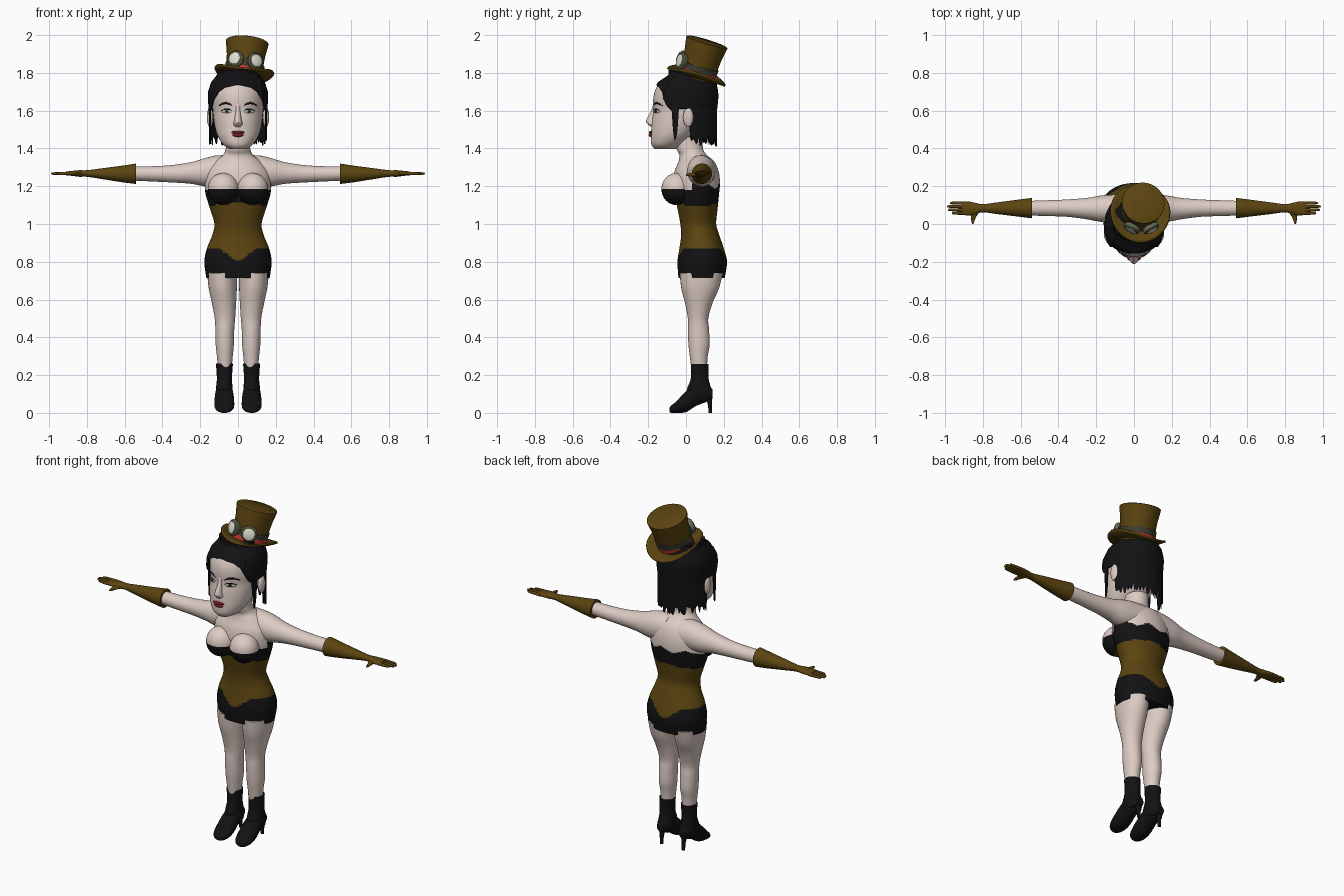
import bpy, bmesh, math, random
from mathutils import Matrix, Vector
from mathutils.bvhtree import BVHTree

random.seed(4)
if "Cube" in bpy.data.objects:
    bpy.data.objects.remove(bpy.data.objects["Cube"])


def material(name, r, g, b):
    m = bpy.data.materials.new(name)
    m.use_nodes = True
    m.diffuse_color = (r, g, b, 1)
    bsdf = m.node_tree.nodes["Principled BSDF"]
    bsdf.inputs["Base Color"].default_value = (r, g, b, 1)
    bsdf.inputs["Roughness"].default_value = 0.8
    return m


SKIN = material("skin", 0.72, 0.60, 0.55)
BROWN = material("brown leather", 0.105, 0.058, 0.005)
BLACK = material("black cloth", 0.006, 0.006, 0.007)
RED = material("red ribbon", 0.6, 0.04, 0.03)
LIP = material("dark red lips", 0.22, 0.015, 0.025)
BRASS = material("old brass", 0.13, 0.15, 0.08)
STRAP = material("grey strap", 0.05, 0.05, 0.035)
WHITE = material("cream white", 0.75, 0.74, 0.66)
IRIS = material("grey iris", 0.07, 0.09, 0.09)


def finish(name, bm, mats, mirror=False, rule=None, thick=0, angle=50, matrix=None):
    """Turn a bmesh into a shaded object, optionally mirrored in x."""
    bmesh.ops.recalc_face_normals(bm, faces=bm.faces)
    if rule:
        for f in bm.faces:
            f.material_index = rule(f.calc_center_median())
    if matrix:
        bm.transform(matrix)
    me = bpy.data.meshes.new(name)
    bm.to_mesh(me)
    bm.free()
    ob = bpy.data.objects.new(name, me)
    bpy.context.collection.objects.link(ob)
    for m in mats:
        me.materials.append(m)
    bpy.ops.object.select_all(action='DESELECT')
    ob.select_set(True)
    bpy.context.view_layer.objects.active = ob
    bpy.ops.object.shade_smooth_by_angle(angle=math.radians(angle))
    if thick:
        ob.modifiers.new("thickness", 'SOLIDIFY').thickness = thick
    if mirror:
        ob.modifiers.new("mirror", 'MIRROR')
    return ob


def curve_at(keys, i, t):
    """Smooth interpolation between key i and i + 1."""
    p = [keys[min(max(i + k, 0), len(keys) - 1)] for k in (-1, 0, 1, 2)]
    return [b + 0.5 * t * (c - a + t * (2*a - 5*b + 4*c - d + t * (3*(b - c) + d - a)))
            for a, b, c, d in zip(*p)]


def loft(name, axis, keys, mats, n=32, steps=4, **kw):
    """Skin ellipses along an axis; each key is position, min, max, min, max."""
    rows = [curve_at(keys, i, s / steps) for i in range(len(keys) - 1) for s in range(steps)]
    rows.append(keys[-1])
    others = [i for i in range(3) if i != axis]
    bm = bmesh.new()
    rings = []
    for pos, a0, a1, b0, b1 in rows:
        ring = []
        for k in range(n):
            w = math.tau * k / n
            co = Vector((pos, pos, pos))
            co[others[0]] = (a0 + a1 + (a1 - a0) * math.cos(w)) / 2
            co[others[1]] = (b0 + b1 + (b1 - b0) * math.sin(w)) / 2
            ring.append(bm.verts.new(co))
        rings.append(ring)
    for r, s in zip(rings, rings[1:]):
        for k in range(n):
            bm.faces.new((r[k], r[(k+1) % n], s[(k+1) % n], s[k]))
    bm.faces.new(rings[0])
    bm.faces.new(rings[-1])
    return finish(name, bm, mats, **kw)


def ball(name, loc, size, mats, **kw):
    bm = bmesh.new()
    mat = Matrix.Translation(loc) @ Matrix.Diagonal((*size, 1))
    bmesh.ops.create_uvsphere(bm, u_segments=32, v_segments=24, radius=1, matrix=mat)
    return finish(name, bm, mats, **kw)


# Torso with shorts, corset and bust band
def outfit(c):
    if c.z < 0.80 + 0.07 * min(1, abs(c.x) / 0.1):
        return 2
    if c.z < 1.115 - 0.12 * abs(c.x):
        return 1
    top = 1.18 if c.y < 0.03 else 1.2 + 0.012 * math.sin(c.x * 45)
    return 2 if c.z < top else 0


OUTFIT = [SKIN, BROWN, BLACK]
torso = [(0.715, 0.168, -.04, .205), (0.80, .178, -.045, .217), (0.87, .165, -.035, .20),
         (0.94, .137, -.026, .177), (1.0, .125, -.03, .16), (1.08, .148, -.045, .167),
         (1.16, .172, -.06, .175), (1.22, .175, -.07, .18), (1.28, .165, -.06, .172),
         (1.33, .125, -.04, .15), (1.365, .08, -.035, .11), (1.40, .065, -.05, .09),
         (1.46, .063, -.05, .09)]
loft("torso", 2, [(z, -w, w, a, b) for z, w, a, b in torso], OUTFIT, n=64, steps=10, rule=outfit)
ball("bust", (0.078, -.05, 1.185), (.082, .08, .085), OUTFIT, mirror=True, rule=outfit)

# Arms, gloves and fingers
loft("arm", 0, [(.04, 0, .16, 1.2, 1.365), (.12, .005, .155, 1.195, 1.362),
                (.18, .012, .15, 1.2, 1.347), (.25, .025, .138, 1.213, 1.327),
                (.35, .038, .13, 1.22, 1.312), (.45, .042, .126, 1.225, 1.306),
                (.56, .045, .122, 1.23, 1.305)], [SKIN], mirror=True)
loft("glove", 0, [(.54, .03, .138, 1.212, 1.32), (.62, .04, .128, 1.222, 1.308),
                  (.72, .052, .115, 1.238, 1.295), (.80, .062, .105, 1.25, 1.285),
                  (.84, .05, .112, 1.25, 1.285), (.88, .045, .12, 1.255, 1.281),
                  (.91, .05, .118, 1.258, 1.278)], [BROWN], mirror=True)
for i, tip in enumerate((.965, .985, .99, .975)):
    y = .057 + .018 * i
    loft(f"finger_{i + 1}", 0, [(x, y - r, y + r, 1.267 - r, 1.267 + r) for x, r in
                                ((.89, .009), (tip - .03, .008), (tip - .006, .006), (tip, .002))],
         [BROWN], n=10, steps=2, mirror=True)
loft("thumb", 1, [(.075, .81, .86, 1.252, 1.278), (.04, .835, .863, 1.252, 1.272),
                  (.012, .846, .861, 1.253, 1.268), (0, .85, .857, 1.257, 1.263)],
     [BROWN], n=12, mirror=True)

# Legs
loft("leg", 2, [(.22, .035, .105, .03, .11), (.30, .028, .112, .02, .115),
                (.36, .022, .118, .013, .125), (.44, .02, .12, .01, .122),
                (.50, .015, .123, .01, .118), (.58, .01, .138, -.005, .14),
                (.66, .006, .155, -.025, .175), (.74, .003, .163, -.033, .195)],
     [SKIN], mirror=True)

# Heeled boots
loft("boot_shaft", 2, [(.26, .027, .117, .027, .118), (.18, .032, .112, .025, .12),
                       (.12, .028, .117, .005, .135), (.07, .035, .11, .03, .135)],
     [BLACK], mirror=True)
loft("boot_foot", 1, [(.14, .05, .095, .075, .125), (.10, .03, .115, .055, .16),
                      (.05, .024, .121, .035, .15), (0, .02, .125, .004, .115),
                      (-.05, .022, .123, 0, .062), (-.08, .04, .105, 0, .038),
                      (-.088, .06, .085, .008, .025)], [BLACK], mirror=True)
loft("boot_heel", 2, [(.1, .05, .095, .095, .14), (.05, .06, .085, .114, .137),
                      (0, .063, .082, .12, .137)], [BLACK], n=12, mirror=True)

# Head
head = [(1.397, .045, -.165, -.05), (1.42, .078, -.183, -.02), (1.46, .105, -.186, .03),
        (1.50, .119, -.184, .07), (1.55, .128, -.18, .11), (1.60, .133, -.172, .14),
        (1.65, .138, -.174, .15), (1.70, .138, -.166, .15), (1.75, .122, -.138, .14),
        (1.79, .09, -.08, .11)]
skull = loft("head", 2, [(z, -w, w, a, b) for z, w, a, b in head], [SKIN], n=48)
ball("ear", (.148, .012, 1.565), (.017, .027, .052), [SKIN], mirror=True)
loft("nose", 2, [(1.515, -.018, .018, -.188, -.15), (1.53, -.025, .025, -.204, -.15),
                 (1.548, -.02, .02, -.211, -.15), (1.60, -.012, .012, -.184, -.15),
                 (1.64, -.015, .015, -.173, -.15)], [SKIN], n=20)
ball("upper_lip", (0, -.184, 1.485), (.036, .013, .008), [LIP])
ball("lower_lip", (0, -.184, 1.471), (.029, .014, .01), [LIP])

# Eyes and brows, thin patches laid on the face
tree = BVHTree.FromPolygons([v.co for v in skull.data.vertices],
                            [p.vertices for p in skull.data.polygons])


def patch(name, x, z, rx, rz, lift, mat, bow=0.0, n=24):
    bm = bmesh.new()
    rows = []
    for i in range(n + 1):
        u = math.cos(math.pi * i / n)
        half = rz * math.sin(math.pi * i / n) + .0004
        row = []
        for s in (-1, 0, 1):
            zz = z + bow * (1 - u * u) + s * half
            hit = tree.ray_cast(Vector((x + rx * u, -1, zz)), Vector((0, 1, 0)))[0]
            row.append(bm.verts.new(hit - Vector((0, lift, 0))))
        rows.append(row)
    for r, s in zip(rows, rows[1:]):
        for k in range(2):
            bm.faces.new((r[k], r[k+1], s[k+1], s[k]))
    finish(name, bm, [mat], mirror=True, thick=.001)


patch("eye_white", .06, 1.597, .027, .010, .003, WHITE)
patch("iris", .059, 1.598, .0095, .0095, .005, IRIS)
patch("pupil", .059, 1.598, .004, .004, .007, BLACK)
patch("eyelash", .06, 1.599, .029, .0025, .006, BLACK, bow=.010)
patch("eyebrow", .066, 1.626, .035, .005, .004, BLACK, bow=.014)


# Hair: a cap whose ragged lower edge changes with the angle from the face
def hair_edge(deg):
    marks = [(0, 1.74), (30, 1.725), (45, 1.70), (62, 1.62), (70, 1.60), (73, 1.46),
             (79, 1.44), (82, 1.61), (98, 1.61), (102, 1.46), (180, 1.45)]
    for (a, za), (b, zb) in zip(marks, marks[1:]):
        if deg <= b:
            return za + (zb - za) * (deg - a) / (b - a)
    return marks[-1][1]


def head_ring(z):
    z = min(max(z, 1.62), 1.79)
    for p, q in zip(head, head[1:]):
        if z <= q[0]:
            t = (z - p[0]) / (q[0] - p[0])
            return [a + (b - a) * t for a, b in zip(p, q)]
    return head[-1]


bm = bmesh.new()
columns = []
for k in range(144):
    deg = abs(k * 2.5 - 180)
    low = hair_edge(deg)
    if low < 1.5:
        low += random.uniform(-.045, .015)
    column = []
    for j in range(17):
        z = 1.815 + (low - 1.815) * j / 16
        _, w, front, back = head_ring(z)
        a = math.radians(k * 2.5 - 180)
        grow = .021 if deg > 50 else .012
        column.append(bm.verts.new(((w + grow) * math.sin(a),
                      (front + back) / 2 - ((back - front) / 2 + grow) * math.cos(a), z)))
    columns.append(column)
for k in range(144):
    r, s = columns[k], columns[(k+1) % 144]
    for j in range(16):
        bm.faces.new((r[j], s[j], s[j+1], r[j+1]))
bm.faces.new([c[0] for c in columns])
finish("hair", bm, [BLACK], thick=.005)

# Tilted top hat
HAT = (Matrix.Translation((.03, .055, 1.78)) @ Matrix.Rotation(math.radians(6), 4, 'Y')
       @ Matrix.Rotation(math.radians(-17), 4, 'X'))


def hat_part(name, profile, mat, n=48):
    loft(name, 2, [(z, -r, r, -r, r) for r, z in profile], [mat], n=n, steps=1,
         matrix=HAT, angle=35)


hat_part("hat_crown", [(.095, -.01), (.096, .05), (.102, .12), (.113, .185), (.113, .192), (.108, .195)], BROWN)
hat_part("hat_ribbon", [(.098, .004), (.099, .034)], RED)
hat_part("goggle_strap", [(.101, .034), (.104, .064)], STRAP)

# Brim, curled up at the sides
bm = bmesh.new()
rows = []
for j in range(6):
    t = j / 5
    r = .085 + .075 * t
    rows.append([bm.verts.new((r * math.sin(a), -r * math.cos(a),
                               .034 * t * t * math.sin(a) ** 2 - .006 * t * math.cos(a) ** 2))
                 for a in (math.tau * k / 48 for k in range(48))])
for r, s in zip(rows, rows[1:]):
    for k in range(48):
        bm.faces.new((r[k], r[(k+1) % 48], s[(k+1) % 48], s[k]))
finish("hat_brim", bm, [BROWN], thick=.009, matrix=HAT)

# Goggles on the front of the hat
for side, label in ((-1, "right"), (1, "left")):
    place = (HAT @ Matrix.Rotation(math.radians(27 * side), 4, 'Z')
             @ Matrix.Translation((0, -.098, .062)))
    for part, mat, rim in (("goggle_rim", BRASS, [(0, .04), (-.012, .045), (-.022, .045), (-.028, .038)]),
                           ("goggle_lens", WHITE, [(-.01, .031), (-.03, .031), (-.034, .02)])):
        loft(f"{part}_{label}", 1, [(y, -r, r, -r, r) for y, r in rim], [mat], steps=1,
             matrix=place, angle=35)
